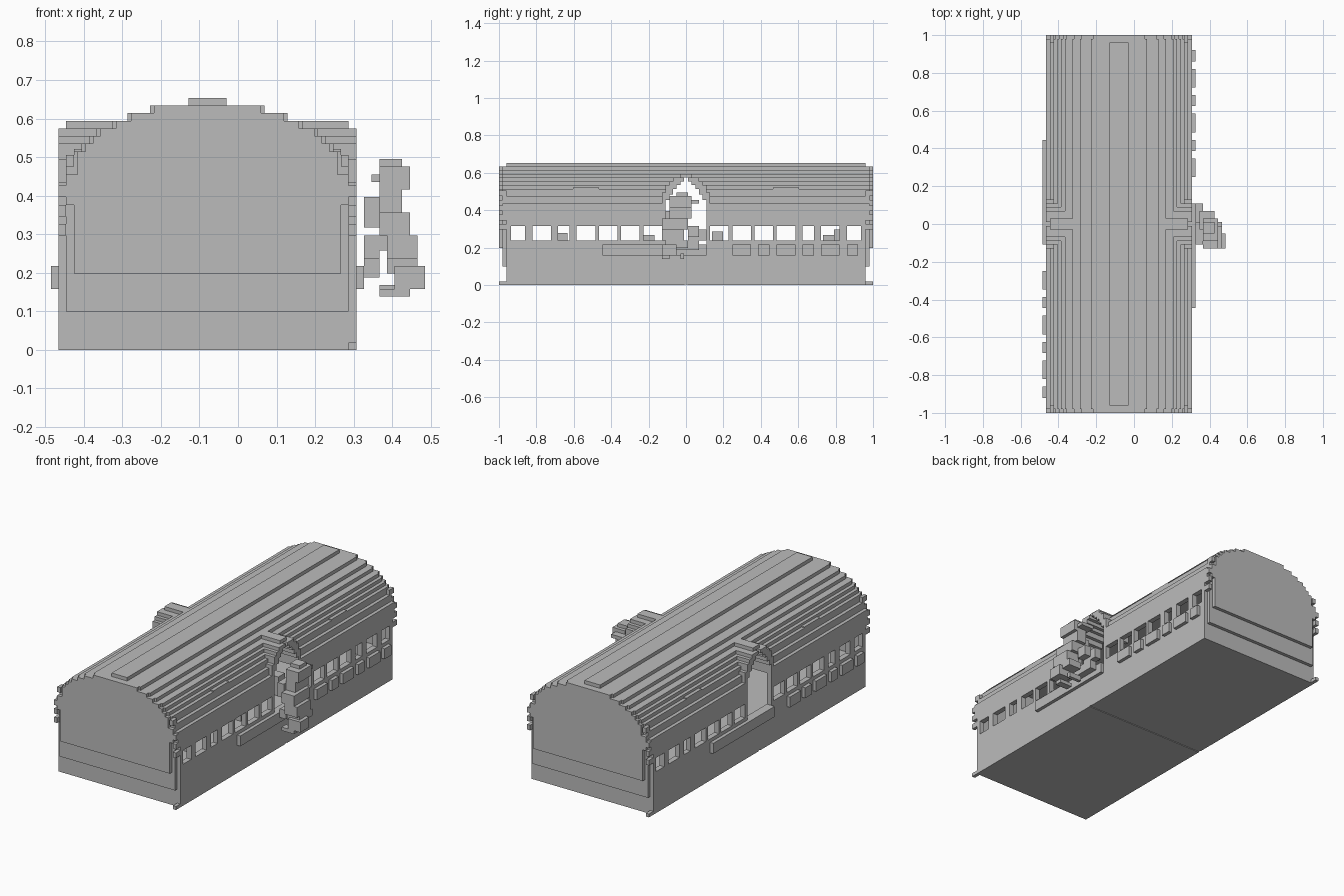
import bpy, bmesh

if "Cube" in bpy.data.objects:
    bpy.data.objects.remove(bpy.data.objects["Cube"], do_unlink=True)

V = 2 / 101          # one block
CX = -4              # hall centre, in blocks

stone = bpy.data.materials.new("grey_stone")
stone.use_nodes = True
GREY = (0.5, 0.5, 0.5, 1)
stone.diffuse_color = GREY
stone.node_tree.nodes["Principled BSDF"].inputs["Base Color"].default_value = GREY


def finish(name, bm):
    bmesh.ops.recalc_face_normals(bm, faces=bm.faces)
    bmesh.ops.scale(bm, vec=(V, V, V), verts=bm.verts)
    mesh = bpy.data.meshes.new(name)
    bm.to_mesh(mesh)
    bm.free()
    mesh.materials.append(stone)
    obj = bpy.data.objects.new(name, mesh)
    bpy.context.scene.collection.objects.link(obj)
    return obj


def add_box(bm, x0, x1, y0, y1, z0, z1):
    made = bmesh.ops.create_cube(bm, size=1)["verts"]
    bmesh.ops.scale(bm, vec=(x1 - x0, y1 - y0, z1 - z0), verts=made)
    bmesh.ops.translate(bm, vec=((x0 + x1) / 2, (y0 + y1) / 2, (z0 + z1) / 2), verts=made)


def boxes(name, items):
    bm = bmesh.new()
    for item in items:
        add_box(bm, *item)
    return finish(name, bm)


def turned(item):
    """The same box turned half way round about the hall centre."""
    x0, x1, y0, y1, z0, z1 = item
    return (2 * CX - x1, 2 * CX - x0, -y1, -y0, z0, z1)


def stepped(name, steps, z0, lo, hi, axis="y"):
    """Extrude a symmetric stair outline; steps are (half width, top)."""
    right, z = [], z0
    for half, top in steps:
        right += [(half, z), (half, top)]
        z = top
    outline = right + [(-a, b) for a, b in reversed(right)]
    bm = bmesh.new()
    if axis == "y":
        ring = [bm.verts.new((CX + a, lo, b)) for a, b in outline]
        move = (0, hi - lo, 0)
    else:
        ring = [bm.verts.new((lo, a, b)) for a, b in outline]
        move = (hi - lo, 0, 0)
    face = bm.faces.new(ring)
    new = bmesh.ops.extrude_face_region(bm, geom=[face])["geom"]
    bmesh.ops.translate(bm, vec=move, verts=[g for g in new if isinstance(g, bmesh.types.BMVert)])
    return finish(name, bm)


def cut(obj, cutter):
    mod = obj.modifiers.new("cut", "BOOLEAN")
    mod.operation, mod.solver, mod.object = "DIFFERENCE", "EXACT", cutter
    bpy.context.view_layer.objects.active = obj
    bpy.ops.object.modifier_apply(modifier=mod.name)


def discard(obj):
    bpy.data.objects.remove(obj, do_unlink=True)


# Hall shell: stepped barrel roof on straight walls
ROOF = [(18.5, 24), (17.5, 26), (16.5, 27), (15.5, 28), (14.5, 29),
        (12.5, 30), (10.5, 31), (7.5, 32), (2.5, 33)]
hall = stepped("hall_shell", [(19.5, 22)] + ROOF, 0, -48.5, 48.5)
cavity = stepped("cavity", [(18, 20.5)] + [(w - 1.5, t - 1.5) for w, t in ROOF[:-1]], 9, -47.5, 47.5)
cut(hall, cavity)

# Window openings, mirrored along the hall
WINDOWS = [(6.5, 11.5), (12.5, 17.5), (18.5, 23.5), (24.5, 29.5),
           (31.5, 34.5), (36.5, 41.5), (43.5, 47.2)]
openings = [(CX - 21, CX + 21, a, b, 12, 16) for a, b in WINDOWS]
window_cutter = boxes("window_cutter", openings + [turned(o) for o in openings])
cut(hall, window_cutter)

# Groove across the underside
groove = boxes("groove", [(CX - 21, CX + 21, -0.4, 0.4, -1, 0.2)])
cut(hall, groove)

# Arched doorways with dormers over them on both long sides
ARCH = [(5.5, 23), (4.5, 24.5), (3.5, 26), (2.5, 27), (1.5, 28), (0.5, 29)]
doorway = stepped("doorway", ARCH, 11, CX - 22, CX + 22, "x")
cut(hall, doorway)
DORMER = [(6.5, 25), (5.5, 27), (4.5, 28), (3.5, 29)]
for name, side in (("left_dormer", 1), ("right_dormer", -1)):
    ends = sorted((CX + side * 11.5, CX + side * 19.5))
    dormer = stepped(name, DORMER, 20, ends[0], ends[1], "x")
    cut(dormer, doorway)
    ends = sorted((CX + side * 11, CX + side * 18.5))
    boxes(name + "_ridge", [(ends[0], ends[1], -1.5, 1.5, 29, 30)])
for helper in (cavity, window_cutter, groove, doorway):
    discard(helper)

# Gable ends in two layers, each a little smaller than the hall
INNER = [(18.5, 19), (19.5, 22)] + [(w, t) for w, t in ROOF[:-1]]
OUTER = [(17.5, 19), (18.5, 22), (18.5, 23)] + [(w - 0.5, t) for w, t in ROOF[1:-1]]
for name, s in (("front_gable", -1), ("back_gable", 1)):
    a, b = sorted((s * 48.5, s * 49.5))
    stepped(name + "_backing", INNER, 5, a, b)
    a, b = sorted((s * 49.5, s * 50.5))
    stepped(name + "_panel", OUTER, 10, a, b)

# Corner feet and small blocks along the gable edges
details = [(CX + 18.5, CX + 19.5, -50.5, -48.5, 0, 1)]
for side in (-1, 1):
    for x, z in ((19, 15), (19, 20), (18, 24), (19, 17.5)):
        cx = CX + side * x
        details.append((cx - 0.5, cx + 0.5, -50.5, -48.5, z, z + 1.5))
boxes("gable_blocks", details + [turned(d) for d in details])

# Ledges and sill planters below the windows
SILLS = [(12.5, 17.5), (19.5, 22.5), (24.5, 29.5), (31.5, 34.5), (36.5, 41.5), (43.5, 46.5)]
trim = [(CX + 19.5, CX + 20.5, a, b, 8, 11) for a, b in [(-22.5, 5.5)] + SILLS]
boxes("ledges_and_planters", trim + [turned(t) for t in trim])

# Short raised strips on the roof
strips = [(CX + 16.5, CX + 17.5, a, a + 7, 25.5, 26.3) for a in (-30.5, 23.5)]
boxes("roof_strips", strips + [turned(s) for s in strips])

# Low furniture inside the hall
seats = [(CX + x, CX + x + 4, y, y + 3, 9, z)
         for x, y, z in ((8, -35, 14), (6, 37, 13.5), (10, 40, 15), (8, 7, 14.5), (9, -11.5, 13.5))]
boxes("interior_seats", seats)

# Blocky figure hovering at the left doorway
boxes("figure_body", [
    (18.5, 22.5, -6.5, 0.5, 15, 18), (19.5, 23.5, -6.5, -0.5, 12, 15),
    (18.5, 21.5, -4.5, 1.5, 18, 21)])
boxes("figure_head", [(18.5, 22.5, -4.5, 1.5, 21, 24), (18.5, 21.5, -2.5, 0.5, 24, 25),
                      (17.5, 21.5, -1.5, 3.5, 22, 23)])
boxes("figure_legs", [(20.5, 24.5, -6.5, -2.5, 8, 11), (19.5, 23.5, -5.5, 0.5, 10, 12),
                      (18.5, 22.5, -6.5, -4.5, 7, 8), (18.5, 22.5, -1.5, -0.5, 7, 8.5)])
boxes("figure_arms", [(16.5, 18.5, -5.5, 0.5, 16, 20), (16.5, 18.5, 0.5, 5.5, 12, 15),
                      (16.5, 18.5, -4.5, 3.5, 9.5, 12), (18.5, 20.5, 0.5, 3.5, 13, 16)])
